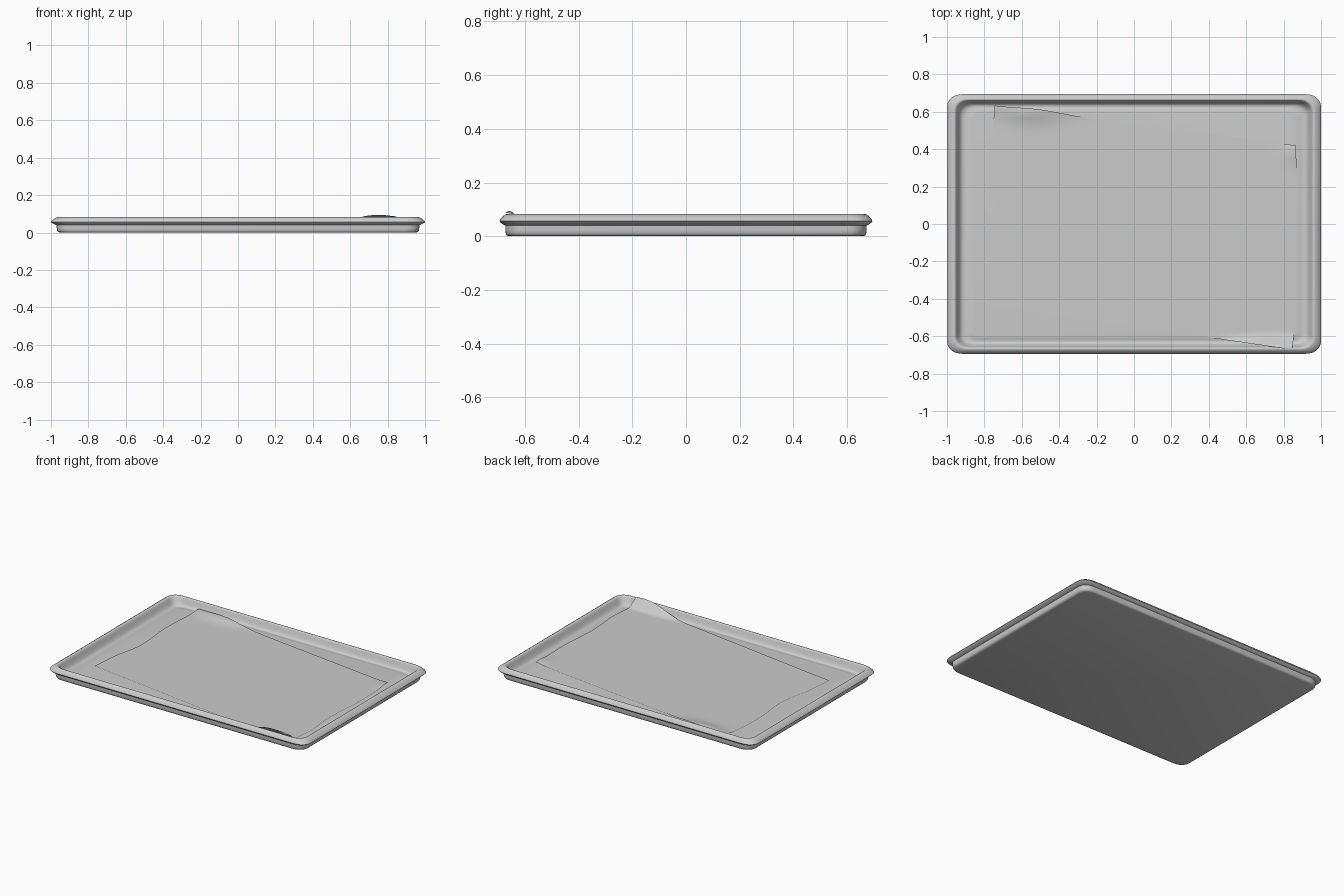
import bpy, bmesh, math

if "Cube" in bpy.data.objects:
    bpy.data.objects.remove(bpy.data.objects["Cube"])

HX, HY = 1.0, 0.694


def ring(bm, inset, z, seg=8):
    """Rounded rectangle loop; the rim is narrower along the long sides."""
    r = max(0.085 - inset * 0.2, 0.04)
    ry = r * 0.85
    a, b = HX - inset - r, HY - inset * 0.7 - ry
    out = []
    for q, (sx, sy) in enumerate([(1, 1), (-1, 1), (-1, -1), (1, -1)]):
        for i in range(seg + 1):
            t = math.pi / 2 * (q + i / seg)
            c, s = math.cos(t), math.sin(t)
            # slightly squared corner
            c, s = (math.copysign(abs(k) ** 0.9, k) for k in (c, s))
            out.append(bm.verts.new((sx * a + r * c, sy * b + ry * s, z)))
    return out


def finish(bm, name, angle):
    me = bpy.data.meshes.new(name)
    bmesh.ops.recalc_face_normals(bm, faces=bm.faces)
    bm.to_mesh(me)
    bm.free()
    ob = bpy.data.objects.new(name, me)
    bpy.context.collection.objects.link(ob)
    bpy.ops.object.select_all(action='DESELECT')
    ob.select_set(True)
    bpy.context.view_layer.objects.active = ob
    bpy.ops.object.shade_smooth_by_angle(angle=math.radians(angle))
    return ob


# Tray: (inset, height) section from underside, round the lip, to the floor
profile = [(0.048, 0.0), (0.038, 0.003), (0.033, 0.010), (0.031, 0.022), (0.030, 0.040),
           (0.020, 0.043), (0.006, 0.050), (0.0, 0.056), (0.004, 0.063), (0.018, 0.074),
           (0.030, 0.081), (0.039, 0.083), (0.046, 0.080), (0.052, 0.070), (0.060, 0.053),
           (0.069, 0.038), (0.078, 0.029), (0.090, 0.025), (0.105, 0.026), (0.120, 0.030),
           (0.135, 0.031)]
bm = bmesh.new()
loops = [ring(bm, d, z) for d, z in profile]
n = len(loops[0])
for lo, hi in zip(loops, loops[1:]):
    for i in range(n):
        j = (i + 1) % n
        bm.faces.new((lo[i], lo[j], hi[j], hi[i]))
bm.faces.new(loops[0][::-1])
bm.faces.new(loops[-1])
finish(bm, "baking_tray", 50)


# Paper liner: patch between two wavy side edges, lifted at two corners
def along(pts, v):
    """Smooth Catmull-Rom point on a path."""
    f = v * (len(pts) - 1)
    i = min(int(f), len(pts) - 2)
    t = f - i
    p0, p1, p2, p3 = (pts[min(max(k, 0), len(pts) - 1)] for k in range(i - 1, i + 3))
    return [0.5 * (2 * b + (c - a) * t + (2 * a - 5 * b + 4 * c - d) * t * t
                   + (3 * b - a - 3 * c + d) * t ** 3) for a, b, c, d in zip(p0, p1, p2, p3)]


def smooth(a, b, v):
    t = min(max((v - a) / (b - a), 0), 1)
    return t * t * (3 - 2 * t)


def bump(x, y, cx, cy, wx, wy):
    return math.exp(-((x - cx) / wx) ** 2 - ((y - cy) / wy) ** 2)


left = [(-0.805, -0.43), (-0.785, -0.22), (-0.745, 0.0), (-0.765, 0.3), (-0.745, 0.632)]
right = [(0.845, -0.672), (0.87, -0.45), (0.855, -0.2), (0.873, 0.1), (0.865, 0.42)]
NU, NV = 80, 56
bm = bmesh.new()
grid = []
for j in range(NV + 1):
    v = j / NV
    l, r = along(left, v), along(right, v)
    row = []
    for i in range(NU + 1):
        u = i / NU
        x = l[0] + (r[0] - l[0]) * u
        y = l[1] + (r[1] - l[1]) * u
        y += 0.012 * math.exp(-((x + 0.5) / 0.16) ** 2) * smooth(0.45, 0.6, y)
        z = 0.037
        if y < 0:
            up = smooth(0.585, 0.66, -y) * smooth(0.40, 0.72, x)
            z += up * (0.057 - 0.008 * smooth(0.77, 0.85, x))
        else:
            z += 0.008 * smooth(0.55, 0.635, y) + 0.014 * bump(x, y, -0.55, 0.59, 0.15, 0.05)
            z += 0.010 * bump(x, y, 0.86, 0.38, 0.06, 0.06)
        row.append(bm.verts.new((x, y, z)))
    grid.append(row)
for j in range(NV):
    for i in range(NU):
        bm.faces.new((grid[j][i], grid[j][i + 1], grid[j + 1][i + 1], grid[j + 1][i]))
finish(bm, "paper_liner", 60)
